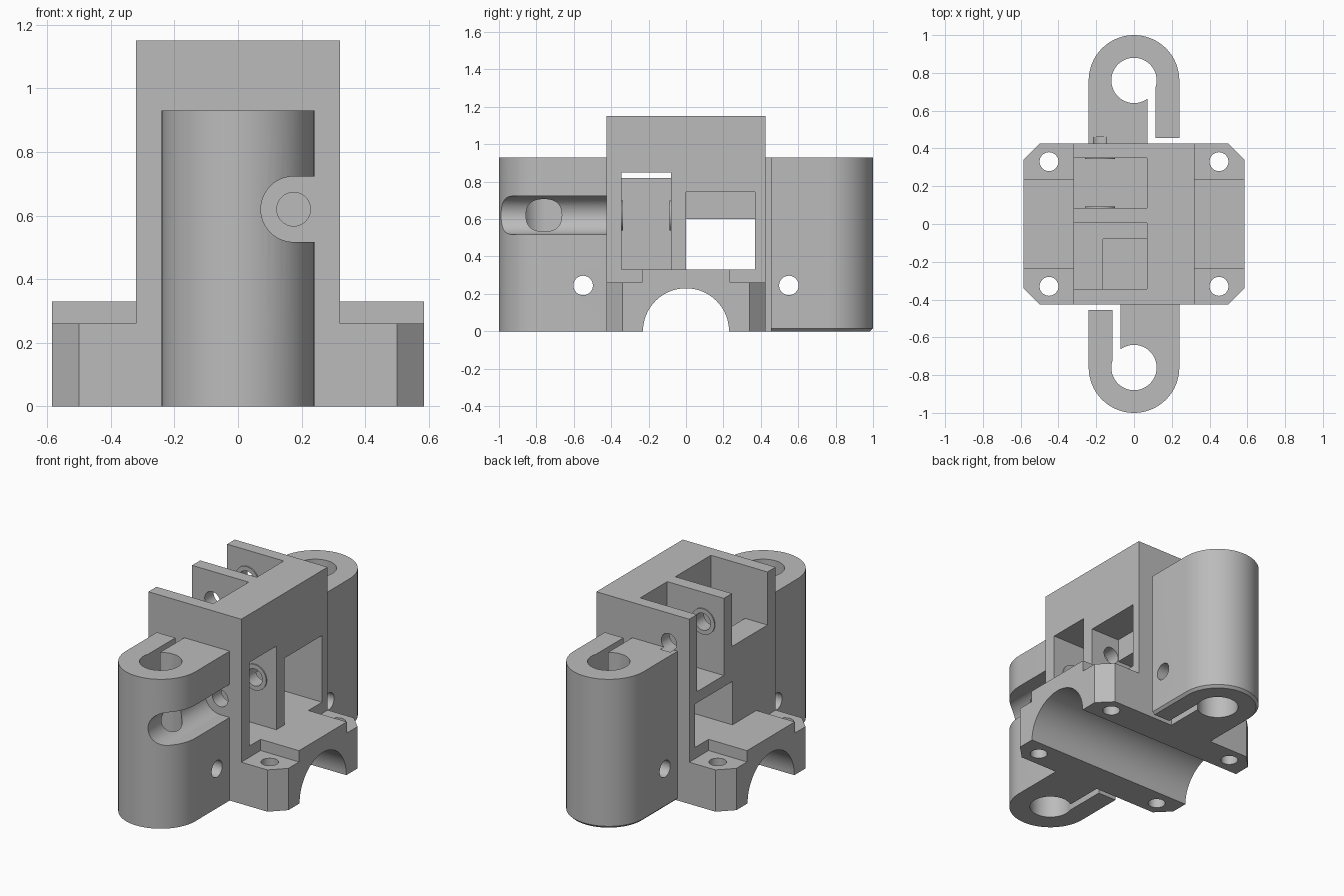
import bpy, bmesh, math
from mathutils import Matrix, Vector

cube = bpy.data.objects.get("Cube")
if cube:
    bpy.data.objects.remove(cube, do_unlink=True)

grey = bpy.data.materials.new("plain_grey")
grey.use_nodes = True
colour = (0.5, 0.5, 0.5, 1)
grey.diffuse_color = colour
grey.node_tree.nodes["Principled BSDF"].inputs["Base Color"].default_value = colour


def make(name, bm):
    bmesh.ops.recalc_face_normals(bm, faces=bm.faces)
    mesh = bpy.data.meshes.new(name)
    bm.to_mesh(mesh)
    bm.free()
    mesh.materials.append(grey)
    ob = bpy.data.objects.new(name, mesh)
    bpy.context.collection.objects.link(ob)
    return ob


def box(name, x, y, z):
    bm = bmesh.new()
    bmesh.ops.create_cube(bm, size=1)
    for v in bm.verts:
        v.co = Vector([r[0] if c < 0 else r[1] for c, r in zip(v.co, (x, y, z))])
    return make(name, bm)


def rod(name, axis, centre, radius, length, sides=48):
    bm = bmesh.new()
    turn = {"x": Matrix.Rotation(math.pi / 2, 4, "Y"),
            "y": Matrix.Rotation(math.pi / 2, 4, "X"), "z": Matrix()}[axis]
    bmesh.ops.create_cone(bm, cap_ends=True, segments=sides, radius1=radius, radius2=radius,
                          depth=length, matrix=Matrix.Translation(centre) @ turn)
    return make(name, bm)


def prism(name, outline, height, chamfer=0):
    bm = bmesh.new()
    base = bm.faces.new([bm.verts.new((x, y, 0)) for x, y in outline])
    rim = list(base.edges)
    new = bmesh.ops.extrude_face_region(bm, geom=[base], use_keep_orig=True)["geom"]
    for v in new:
        if isinstance(v, bmesh.types.BMVert):
            v.co.z = height
    bmesh.ops.recalc_face_normals(bm, faces=bm.faces)
    if chamfer:
        bmesh.ops.bevel(bm, geom=rim, offset=chamfer, segments=1, affect="EDGES")
    return make(name, bm)


def combine(target, tool, operation="DIFFERENCE"):
    mod = target.modifiers.new(operation.lower(), "BOOLEAN")
    mod.operation, mod.solver, mod.object = operation, "EXACT", tool
    bpy.context.view_layer.objects.active = target
    bpy.ops.object.modifier_apply(modifier=mod.name)
    bpy.data.objects.remove(tool, do_unlink=True)


def span(a, b, s):
    return sorted((a * s, b * s))


# Split clamp for an upright rod; s = 1 is the front one, s = -1 the back one
def clamp(name, s):
    arc = [math.pi + math.pi * i / 32 for i in range(33)]
    outline = [(0.24 * math.cos(a), -0.76 + 0.24 * math.sin(a)) for a in arc]
    outline += [(0.24, -0.4), (-0.24, -0.4)]
    ob = prism(name, [(x * s, y * s) for x, y in outline], 0.93, 0.015 if s < 0 else 0)
    combine(ob, rod("bore", "z", (0, -0.76 * s, 0.5), 0.12, 2))
    combine(ob, box("slit", span(-0.113, -0.072, s), span(-0.76, -0.3, s), (-0.1, 1)))
    combine(ob, box("gap", span(-0.3, -0.072, s), span(-0.455, -0.3, s), (-0.1, 1)))
    combine(ob, rod("bolt_hole", "x", (0, -0.55 * s, 0.245), 0.052, 1))
    return ob


# Flanged base with cut corners, lowered pads, screw holes and bearing channel
carriage = prism("carriage", [(0.5, -0.425), (0.585, -0.34), (0.585, 0.34), (0.5, 0.425),
                              (-0.5, 0.425), (-0.585, 0.34), (-0.585, -0.34), (-0.5, -0.425)], 0.33)
for sx in (-1, 1):
    for sy in (-1, 1):
        combine(carriage, box("pad", span(0.32, 0.7, sx), span(0.235, 0.6, sy), (0.26, 0.5)))
        combine(carriage, rod("screw_hole", "z", (0.45 * sx, 0.33 * sy, 0.2), 0.05, 1, 32))

# Central block joined to the base, then both clamps
combine(carriage, box("block", (-0.32, 0.32), (-0.425, 0.425), (0, 1.15)), "UNION")
combine(carriage, rod("bearing_channel", "x", (0, 0, 0), 0.23, 2, 64))
front_clamp = clamp("front_clamp", 1)
combine(front_clamp, rod("tool_groove", "y", (0.175, -0.75, 0.62), 0.103, 1))
combine(front_clamp, box("groove_side", (0.175, 0.4), (-1.2, -0.3), (0.517, 0.723)))
combine(carriage, front_clamp, "UNION")
combine(carriage, clamp("back_clamp", -1), "UNION")

# Belt pockets: two open upwards and to the right, two open to the left
for x, y, z in [((-0.5, 0.07), (0.085, 0.35), (0.67, 1.3)),
                ((-0.5, 0.07), (-0.345, 0.005), (0.82, 1.3)),
                ((-0.165, 0.5), (-0.345, -0.08), (0.33, 0.85)),
                ((0.12, 0.5), (0, 0.37), (0.33, 0.745)),
                ((-0.5, 0.5), (0, 0.37), (0.33, 0.6))]:
    combine(carriage, box("pocket", x, y, z))

# Raised washers on the pocket walls, and the tensioner screw holes through them
for x, z, walls, hole in [(0.175, 0.62, (-0.345, -0.08), (-0.46, 0.03)),
                          (-0.18, 0.97, (0.085, 0.35), (-0.02, 0.46))]:
    for y in walls:
        combine(carriage, rod("washer", "y", (x, y, z), 0.08, 0.014, 40), "UNION")
    combine(carriage, rod("tension_hole", "y", (x, sum(hole) / 2, z), 0.053, hole[1] - hole[0], 32))

bpy.ops.object.select_all(action="DESELECT")
carriage.select_set(True)
bpy.context.view_layer.objects.active = carriage
bpy.ops.object.shade_smooth_by_angle(angle=math.radians(30))
